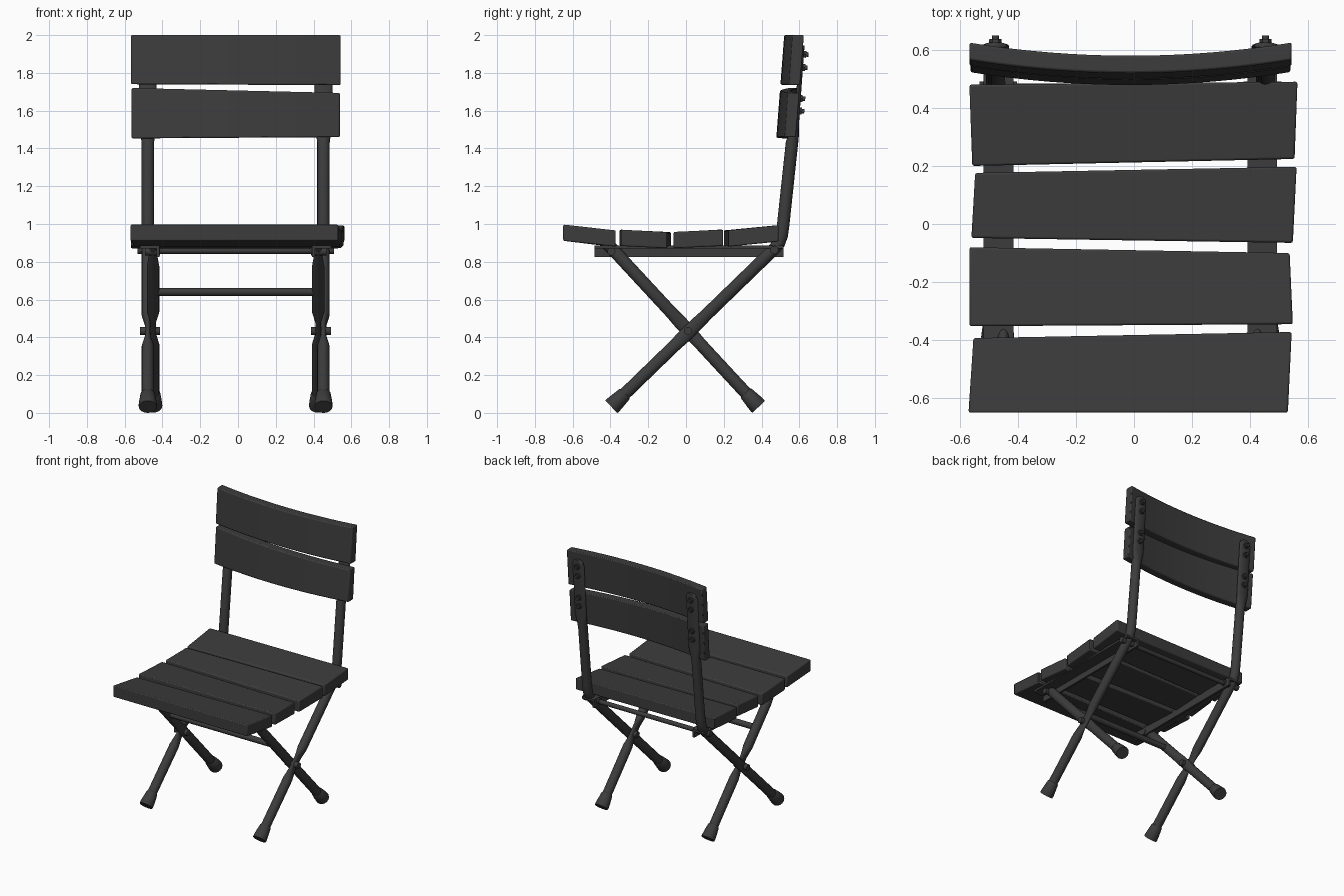
import bpy, bmesh, math
from mathutils import Vector

if "Cube" in bpy.data.objects:
    bpy.data.objects.remove(bpy.data.objects["Cube"])

CX = -0.0125  # the frame sits slightly left of the slats
DARK = bpy.data.materials.new("dark_grey")
DARK.diffuse_color = (.045, .045, .045, 1)
DARK.use_nodes = True
DARK.node_tree.nodes["Principled BSDF"].inputs["Base Color"].default_value = DARK.diffuse_color


def finish(name, bm, bevel=0.0, smooth=True):
    bmesh.ops.recalc_face_normals(bm, faces=bm.faces)
    me = bpy.data.meshes.new(name)
    bm.to_mesh(me)
    bm.free()
    me.materials.append(DARK)
    ob = bpy.data.objects.new(name, me)
    bpy.context.collection.objects.link(ob)
    if bevel:
        m = ob.modifiers.new("bevel", 'BEVEL')
        m.width, m.segments, m.limit_method = bevel, 2, 'ANGLE'
        m.angle_limit = math.radians(40)
    if smooth:
        bpy.ops.object.select_all(action='DESELECT')
        ob.select_set(True)
        bpy.context.view_layer.objects.active = ob
        bpy.ops.object.shade_smooth_by_angle(angle=math.radians(35))
    return ob


def loft(name, rings, **kw):
    """Skin a list of equal-length point rings and cap both ends."""
    bm = bmesh.new()
    vs = [[bm.verts.new(p) for p in r] for r in rings]
    n = len(vs[0])
    for a, b in zip(vs, vs[1:]):
        for i in range(n):
            j = (i + 1) % n
            bm.faces.new((a[i], a[j], b[j], b[i]))
    bm.faces.new(vs[0])
    bm.faces.new(vs[-1])
    return finish(name, bm, **kw)


def tube(name, x, secs, n=16):
    """Tube in a y-z plane; each section is (y, z, half width in x, half depth)."""
    pts = [Vector((x, s[0], s[1])) for s in secs]
    rings = []
    for i, (p, s) in enumerate(zip(pts, secs)):
        d0 = (p - pts[i - 1]).normalized() if i else Vector()
        d1 = (pts[i + 1] - p).normalized() if i + 1 < len(pts) else Vector()
        side = (d0 + d1).normalized().cross(Vector((1, 0, 0)))
        ring = []
        for k in range(n):
            t = 2 * math.pi * k / n
            ring.append(p + Vector((s[2] * math.cos(t), 0, 0)) + side * s[3] * math.sin(t))
        rings.append(ring)
    return loft(name, rings)


def rod(name, p, q, r, n=12):
    p, q = Vector(p), Vector(q)
    rot = (q - p).to_track_quat('Z', 'Y')
    ring = [rot @ Vector((r * math.cos(2 * math.pi * k / n), r * math.sin(2 * math.pi * k / n), 0))
            for k in range(n)]
    return loft(name, [[p + v for v in ring], [q + v for v in ring]])


def leg_sections(a, b, ts):
    """Straight leg from a to b, with (t, half width, half depth) stations."""
    return [(a[0] + (b[0] - a[0]) * t, a[1] + (b[1] - a[1]) * t, w, d) for t, w, d in ts]


# Seat slats: four irregular planks forming a shallow dish
# (left front y, left back y, right front y, right back y), (xl front, xl back, xr front, xr back), top z front/back
SEAT = [
    ((-.650, -.393, -.650, -.372), (-.57, -.553, .53, .543), (.997, .966)),
    ((-.352, -.08, -.345, -.10), (-.567, -.567, .547, .536), (.97, .957)),
    ((-.048, .176, -.065, .197), (-.56, -.547, .547, .56), (.958, .97)),
    ((.20, .48, .224, .49), (-.557, -.567, .553, .563), (.966, .993)),
]
for i, (y, x, z) in enumerate(SEAT):
    top = [(x[0], y[0], z[0]), (x[2], y[2], z[0]), (x[3], y[3], z[1]), (x[1], y[1], z[1])]
    loft(f"seat_slat_{i + 1}", [[(a, b, c - .086) for a, b, c in top], top], bevel=.007)


# Backrest slats: leaning planks bowed forward in the middle
def back_slat(name, xl, xr, left, right, n=16):
    rings = []
    for i in range(n + 1):
        t = i / n
        x = xl + (xr - xl) * t
        z0 = left[0] + (right[0] - left[0]) * t
        z1 = left[1] + (right[1] - left[1]) * t
        bow = .045 * ((x - CX) / .555) ** 2
        y0, y1 = [.52 - .077 * (2 - z) + bow for z in (z0, z1)]
        rings.append([(x, y0, z0), (x, y0 + .06, z0), (x, y1 + .06, z1), (x, y1, z1)])
    return loft(name, rings, bevel=.007)


back_slat("upper_back_slat", -.567, .543, (1.74, 2.0), (1.735, 2.0))
back_slat("lower_back_slat", -.563, .539, (1.453, 1.72), (1.46, 1.694))

# Folding frame, one set per side
R = .033
FLAT = [(.0, R, R), (.38, R, R), (.44, .015, .036), (.52, .015, .036), (.58, R, R)]
front_foot, bend = (-.39, .037), (.465, .866)
rear_foot, front_top = (.38, .037), (-.415, .895)
for s, side in ((-1, "left"), (1, "right")):
    xo, xi = CX + s * .465, CX + s * .437

    # Outer tube: front foot, up to the bend, then the backrest post and its flat plate
    tube(f"{side}_back_post", xo, leg_sections(front_foot, bend, FLAT + [(1, R, R)]) + [
        (.493, .90, R, R), (.507, .94, R, R), (.515, 1.0, R, R), (.561, 1.43, R, R),
        (.572, 1.47, .038, .026), (.584, 1.53, .047, .014), (.613, 1.91, .047, .012),
        (.615, 1.935, .038, .012), (.616, 1.945, .018, .011)])

    # Inner tube: rear foot up to the front of the seat
    tube(f"{side}_front_leg", xi, leg_sections(rear_foot, front_top, FLAT + [
        (.86, R, R), (.93, .022, R), (1, .02, R)]))

    # Rubber feet
    for nm, x, a, b in (("front", xo, front_foot, bend), ("rear", xi, rear_foot, front_top)):
        tube(f"{side}_{nm}_foot", x, leg_sections(a, b, [
            (-.006, .047, .045), (.0, .049, .047), (.03, .046, .044), (.075, .039, .038), (.08, .034, .034)]))

    # L-section seat rail
    prof = [(.403, .826), (.419, .826), (.419, .87), (.505, .87), (.505, .886), (.403, .886)]
    loft(f"{side}_seat_rail", [[(CX + s * x, y, z) for x, z in prof] for y in (-.485, .517)], smooth=False)

    # Pivot bolts
    for nm, y, z, x0, x1 in (("cross", .01, .434, .40, .506), ("rear", .468, .862, .39, .520),
                             ("front", -.395, .855, .40, .48)):
        rod(f"{side}_{nm}_pivot", (CX + s * x0, y, z), (CX + s * x1, y, z), .022)

    # Backrest bolts with nuts
    for k, z in enumerate((1.6, 1.665, 1.83, 1.9)):
        y = .584 + (z - 1.53) * .0763
        rod(f"{side}_back_bolt_{k + 1}", (xo, y - .03, z), (xo, y + .037, z - .003), .012)
        rod(f"{side}_back_nut_{k + 1}", (xo, y, z), (xo, y + .024, z - .002), .021, 6)

# Cross bars between the legs
rod("rear_cross_bar", (CX - .44, .468, .858), (CX + .44, .468, .858), .016)
rod("front_cross_bar", (CX - .43, -.18, .64), (CX + .43, -.18, .64), .021)
